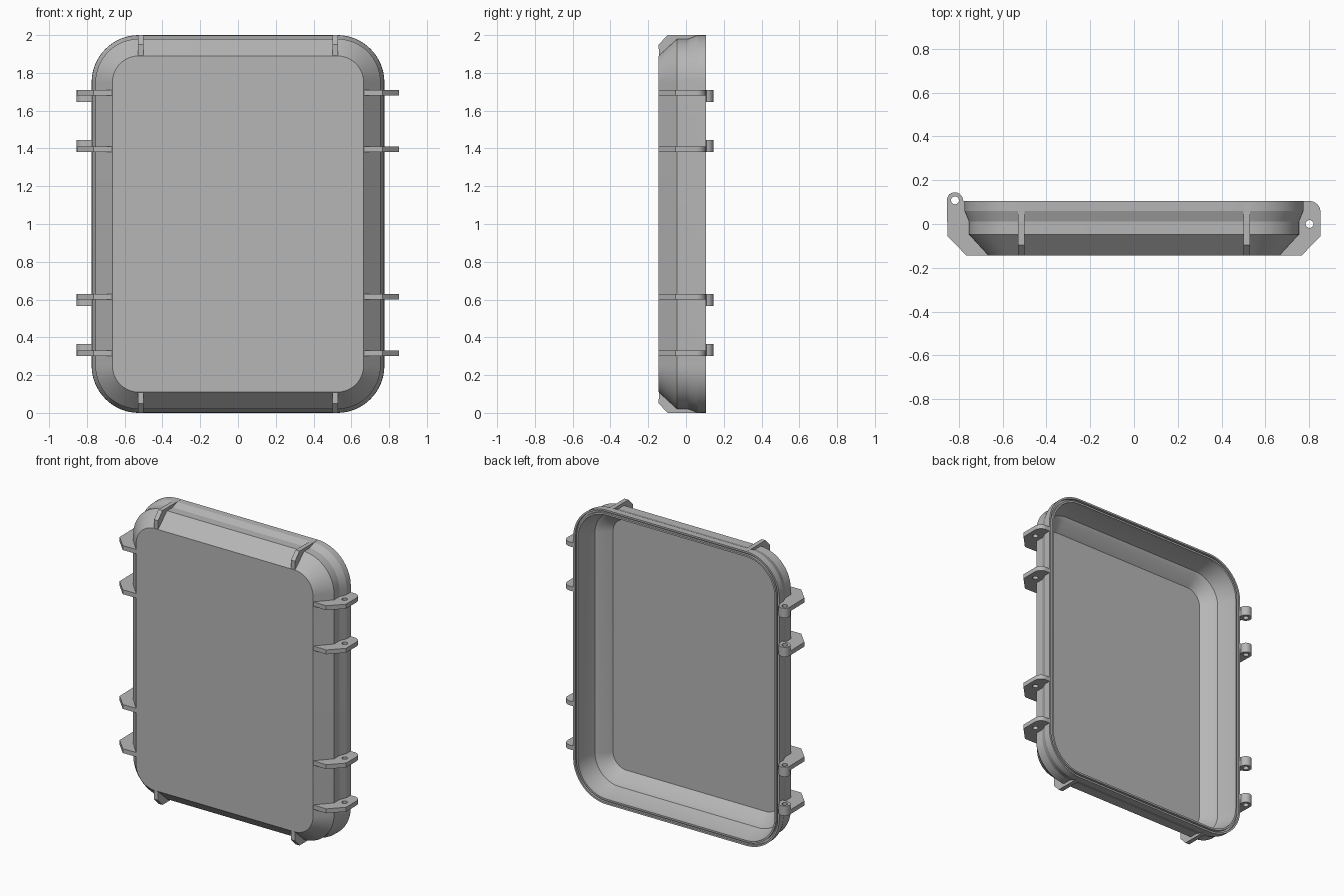
import bpy, bmesh
from math import sin, cos, pi, radians
from mathutils import Matrix

cube = bpy.data.objects.get("Cube")
if cube:
    bpy.data.objects.remove(cube, do_unlink=True)

grey = bpy.data.materials.new("plain grey")
grey.use_nodes = True
grey.diffuse_color = (0.47, 0.47, 0.47, 1)
grey.node_tree.nodes["Principled BSDF"].inputs["Base Color"].default_value = (0.47, 0.47, 0.47, 1)


def finish(name, bm, angle):
    bmesh.ops.remove_doubles(bm, verts=bm.verts, dist=0.0001)
    bmesh.ops.recalc_face_normals(bm, faces=bm.faces)
    mesh = bpy.data.meshes.new(name)
    bm.to_mesh(mesh)
    bm.free()
    mesh.materials.append(grey)
    ob = bpy.data.objects.new(name, mesh)
    bpy.context.collection.objects.link(ob)
    bpy.ops.object.select_all(action="DESELECT")
    ob.select_set(True)
    bpy.context.view_layer.objects.active = ob
    bpy.ops.object.shade_smooth_by_angle(angle=radians(angle))
    return ob


def arc(cx, cy, r, start, end, steps=10):
    angles = [radians(start + (end - start) * i / steps) for i in range(steps + 1)]
    return [(cx + r * cos(a), cy + r * sin(a)) for a in angles]


def rounded_ring(bm, inset, y):
    """Rounded rectangle in the xz plane, inset from the outer rim."""
    hx, hz, r = 0.775 - inset, 1 - inset, max(0.25 - inset, 0.05)
    pts = []
    for k, (sx, sz) in enumerate([(1, 1), (-1, 1), (-1, -1), (1, -1)]):
        pts += arc(sx * (hx - r), 1 + sz * (hz - r), r, 90 * k, 90 * k + 90, 16)
    return [bm.verts.new((x, y, z)) for x, z in pts]


def plate(name, outline, centre, thick, hole=None, matrix=Matrix()):
    """Extruded flat outline with an optional round hole."""
    curve = bpy.data.curves.new(name, "CURVE")
    curve.dimensions = "2D"
    curve.fill_mode = "BOTH"
    curve.extrude = thick / 2
    loops = [outline] + ([arc(*hole, 0, 345, 23)] if hole else [])
    for loop in loops:
        spline = curve.splines.new("POLY")
        spline.points.add(len(loop) - 1)
        for p, (a, b) in zip(spline.points, loop):
            p.co = (a, b, 0, 1)
        spline.use_cyclic_u = True
    temp = bpy.data.objects.new(name + " outline", curve)
    bpy.context.collection.objects.link(temp)
    graph = bpy.context.evaluated_depsgraph_get()
    mesh = bpy.data.meshes.new_from_object(temp.evaluated_get(graph))
    bm = bmesh.new()
    bm.from_mesh(mesh)
    bpy.data.objects.remove(temp, do_unlink=True)
    bpy.data.meshes.remove(mesh)
    bm.transform(matrix @ Matrix.Translation((0, 0, centre)))
    return finish(name, bm, 30)


# Hollow tray: section as (inset, depth), from outer face round the rim to the floor
section = [(0.11, -0.145), (0.02, -0.047), (0.02, 0.012), (0.001, 0.06), (0, 0.105),
           (0.012, 0.105), (0.012, 0.09), (0.024, 0.09), (0.024, 0.105), (0.036, 0.105),
           (0.036, 0.08), (0.07, -0.03), (0.095, -0.045), (0.15, -0.11)]
bm = bmesh.new()
rings = [rounded_ring(bm, d, y) for d, y in section]
for a, b in zip(rings, rings[1:]):
    for i in range(len(a)):
        j = (i + 1) % len(a)
        bm.faces.new((a[i], a[j], b[j], b[i]))
bm.faces.new(rings[0])
bm.faces.new(rings[-1])
finish("case_shell", bm, 20)

# Side lugs: eye plates on the right-hand edge, knuckle plates on the other
body_edge = [(0.765, 0.06), (0.748, 0.012), (0.748, -0.043), (0.66, -0.143)]
foot = [(0.765, -0.145), (0.852, -0.055)]
latch = body_edge + foot + arc(0.802, 0.055, 0.05, 0, 90) + [(0.765, 0.104)]
hinge_x, hinge_y, hinge_r = 0.818, 0.108, 0.037
barrel = arc(hinge_x, hinge_y, hinge_r, 0, 180)
hinge = body_edge + foot + barrel + [(0.77, 0.1)]
knuckle = [(0.768, 0.1), (0.768, 0.07)] + arc(hinge_x, hinge_y, hinge_r, -90, 180, 20)


def flip(pts):
    return [(-x, y) for x, y in pts]


for n, (z, toward) in enumerate([(0.315, 1), (0.615, -1), (1.395, 1), (1.695, -1)]):
    plate(f"latch_lug_{n}", latch, z, 0.03, (0.802, 0, 0.018))
    pin = (-hinge_x, hinge_y, 0.018)
    plate(f"hinge_lug_{n}", flip(hinge), z, 0.03, pin)
    plate(f"hinge_knuckle_{n}", flip(knuckle), z + toward * 0.0325, 0.035, pin)

# Feet ribs on the top and bottom edges
upright = Matrix(((0, 0, 1, 0), (1, 0, 0, 0), (0, 1, 0, 0), (0, 0, 0, 1)))
rib = [(-0.143, 0.115), (-0.145, 0.05), (-0.097, 0), (0.09, 0),
       (0.06, 0.01), (0.012, 0.027), (-0.043, 0.027)]
for x in (-0.515, 0.515):
    side = "left" if x > 0 else "right"
    plate(f"bottom_rib_{side}", rib, x, 0.03, matrix=upright)
    plate(f"top_rib_{side}", [(y, 2 - z) for y, z in rib], x, 0.03, matrix=upright)
